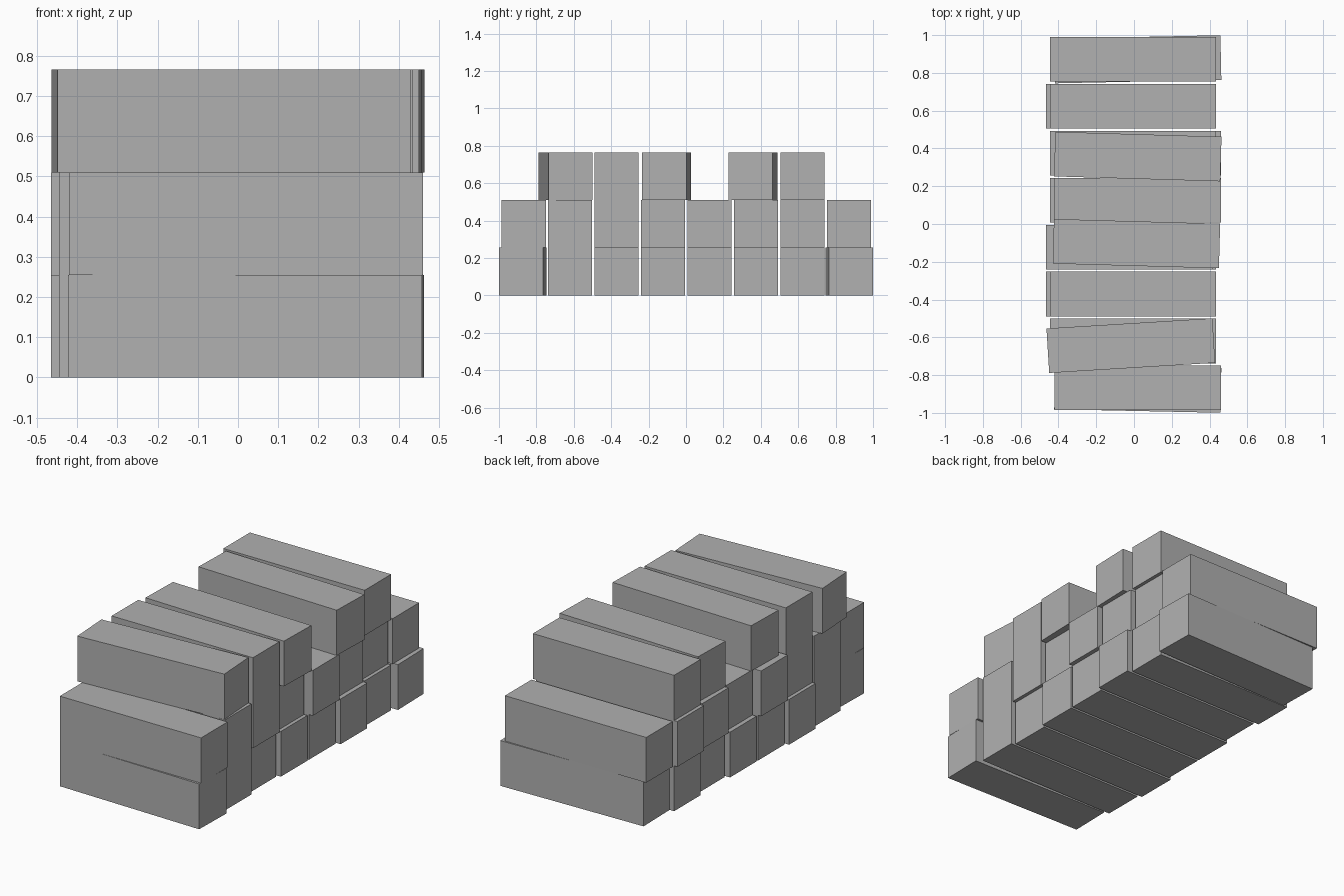
import bpy
from math import radians

cube = bpy.data.objects.get("Cube")
if cube:
    bpy.data.objects.remove(cube, do_unlink=True)

# One plain grey for every block
grey = bpy.data.materials.new("plain grey")
grey.use_nodes = True
colour = (0.44, 0.44, 0.44, 1)
grey.diffuse_color = colour
grey.node_tree.nodes["Principled BSDF"].inputs["Base Color"].default_value = colour

LENGTH, DEPTH, HEIGHT = 0.88, 0.236, 0.255
PITCH = 0.2485
LEFT, MID, RIGHT = -0.025, -0.005, 0.02     # sideways slips of the blocks


def slot_y(slot):
    return (slot - 3.5) * PITCH + 0.002


def block(name, layer, x, y, turn=0):
    bpy.ops.mesh.primitive_cube_add(
        size=1, location=(x, y, HEIGHT * (layer + 0.5)), rotation=(0, 0, radians(turn)))
    ob = bpy.context.object
    ob.name = name
    ob.scale = (LENGTH, DEPTH, HEIGHT)
    ob.data.materials.append(grey)


# Bottom layer, end blocks slightly turned
bottom = [RIGHT, MID, LEFT, MID, MID, RIGHT, MID, RIGHT]
for i, x in enumerate(bottom):
    turn = {0: -1.2, 7: 1.2}.get(i, 0)
    y = {0: -0.872, 7: 0.872}.get(i, slot_y(i))
    block(f"bottom_block_{i + 1}", 0, x, y, turn)

# Middle layer
middle = [RIGHT, MID, MID, LEFT, RIGHT, MID, LEFT, MID]
for i, x in enumerate(middle):
    block(f"middle_block_{i + 1}", 1, x, slot_y(i))

# Top layer, loosely laid with gaps
top = [(-0.017, -0.644, 3.5), (MID, slot_y(2), 0), (0.013, -0.104, -1.6),
       (RIGHT, 0.357, -1.7), (MID, slot_y(6), 0)]
for i, (x, y, turn) in enumerate(top):
    block(f"top_block_{i + 1}", 2, x, y, turn)
